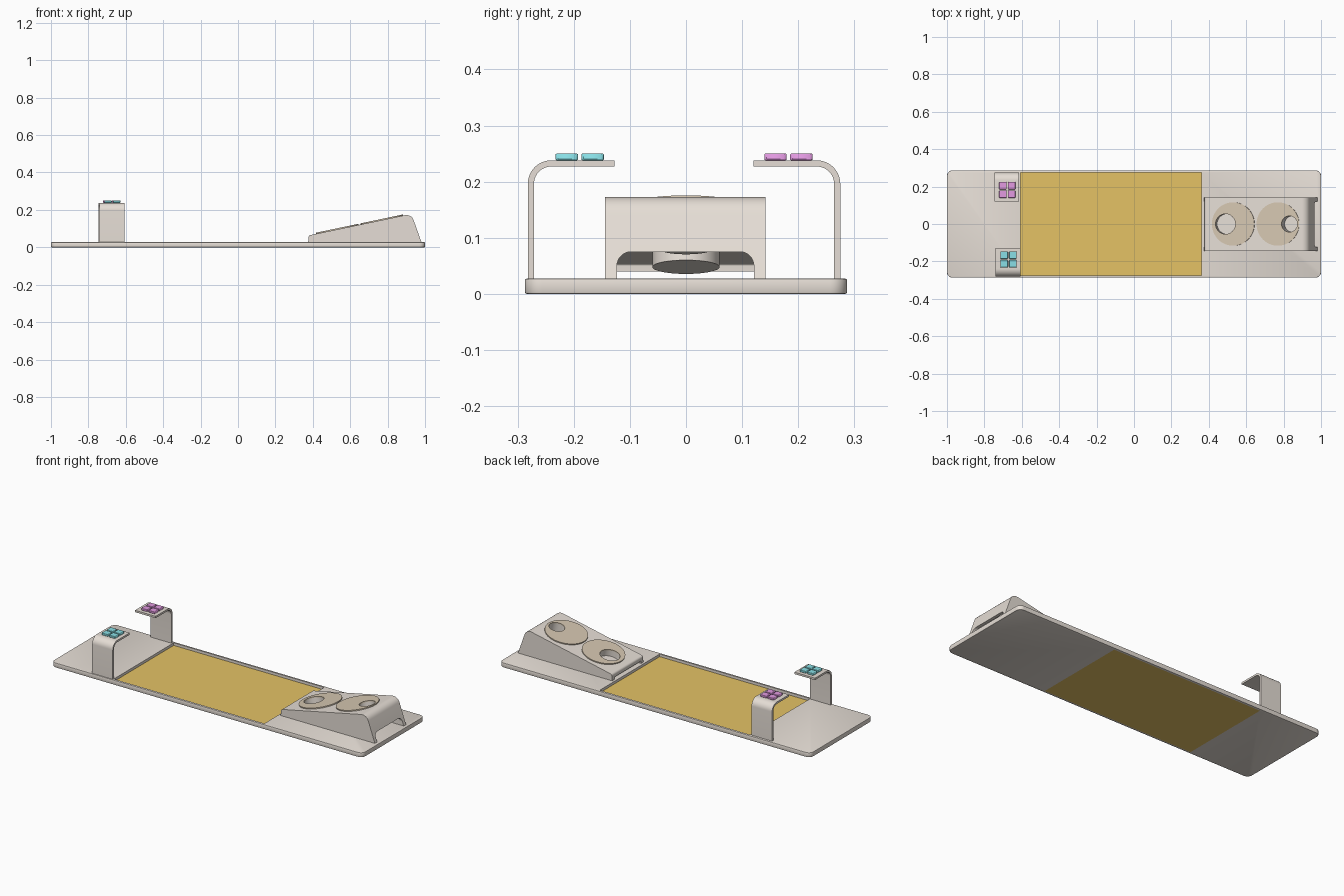
import bpy, bmesh, math
from mathutils import Vector, Matrix

if "Cube" in bpy.data.objects:
    bpy.data.objects.remove(bpy.data.objects["Cube"])


def material(name, rgb):
    m = bpy.data.materials.new(name)
    m.diffuse_color = (*rgb, 1)
    m.use_nodes = True
    m.node_tree.nodes["Principled BSDF"].inputs["Base Color"].default_value = m.diffuse_color
    return m


BEIGE = material("beige", (0.79, 0.73, 0.67))
ORANGE = material("orange", (0.78, 0.54, 0.13))
TAN = material("tan", (0.67, 0.57, 0.44))
CYAN = material("cyan", (0.25, 0.74, 0.79))
PINK = material("pink", (0.76, 0.32, 0.75))


def rounded(pts, n=8):
    """Polygon of (a, b, radius) corners turned into a filleted outline."""
    out = []
    for i, (a, b, r) in enumerate(pts):
        p = Vector((a, b))
        if r == 0:
            out.append(p)
            continue
        u = (Vector(pts[i - 1][:2]) - p).normalized()
        v = (Vector(pts[(i + 1) % len(pts)][:2]) - p).normalized()
        half = u.angle(v) / 2
        c = p + (u + v).normalized() * (r / math.sin(half))
        s = p + u * (r / math.tan(half)) - c
        e = p + v * (r / math.tan(half)) - c
        sweep = s.angle_signed(e)
        for k in range(n + 1):
            out.append(c + Matrix.Rotation(-sweep * k / n, 2) @ s)
    return out


def prism(name, pts, axis, lo, hi, mat=BEIGE):
    """Extrude a 2D outline along the given axis."""
    place = {"x": lambda p, t: (t, p[0], p[1]),
             "y": lambda p, t: (p[0], t, p[1]),
             "z": lambda p, t: (p[0], p[1], t)}[axis]
    bm = bmesh.new()
    f = bm.faces.new([bm.verts.new(place(p, lo)) for p in pts])
    ext = bmesh.ops.extrude_face_region(bm, geom=[f])
    d = Vector(place((0, 0), hi - lo))
    bmesh.ops.translate(bm, vec=d, verts=[g for g in ext["geom"] if isinstance(g, bmesh.types.BMVert)])
    return finish(name, bm, mat)


def finish(name, bm, mat):
    bmesh.ops.recalc_face_normals(bm, faces=bm.faces)
    me = bpy.data.meshes.new(name)
    bm.to_mesh(me)
    bm.free()
    ob = bpy.data.objects.new(name, me)
    bpy.context.collection.objects.link(ob)
    me.materials.append(mat)
    return ob


def rect(a0, b0, a1, b1, r=0.0, n=8):
    return rounded([(a0, b0, r), (a1, b0, r), (a1, b1, r), (a0, b1, r)], n)


def select(ob):
    bpy.ops.object.select_all(action="DESELECT")
    ob.select_set(True)
    bpy.context.view_layer.objects.active = ob


def cut(ob, cutter):
    m = ob.modifiers.new("cut", "BOOLEAN")
    m.operation, m.solver, m.object = "DIFFERENCE", "EXACT", cutter
    select(ob)
    bpy.ops.object.modifier_apply(modifier="cut")
    bpy.data.objects.remove(cutter)


def smooth(ob):
    select(ob)
    bpy.ops.object.shade_smooth_by_angle(angle=math.radians(35))


# Slope of the wedge's top
K = 0.21
TILT = Matrix.Rotation(-math.atan(K), 4, "Y")


def slope_z(x):
    return 0.066 + K * (x - 0.39)


def slope_cylinder(name, x, r, lo, hi, mat=BEIGE):
    """Cylinder standing square to the slope, from lo to hi along its normal."""
    bm = bmesh.new()
    bmesh.ops.create_cone(bm, cap_ends=True, segments=48, radius1=r, radius2=r, depth=hi - lo,
                          matrix=Matrix.Translation((x, 0, slope_z(x))) @ TILT
                          @ Matrix.Translation((0, 0, (lo + hi) / 2)))
    return finish(name, bm, mat)


# Base board with a window for the mat
board = prism("base_board", rect(-1, -0.287, 1, 0.287, 0.03), "z", 0, 0.027)
select(board)
bev = board.modifiers.new("bevel", "BEVEL")
bev.width, bev.segments, bev.limit_method = 0.003, 2, "ANGLE"
bpy.ops.object.modifier_apply(modifier="bevel")
cut(board, prism("window", rect(-0.606, -0.275, 0.362, 0.275), "z", -0.1, 0.1))
smooth(board)
prism("mat", rect(-0.606, -0.275, 0.362, 0.275), "z", 0, 0.012, ORANGE)

# Angled brackets with four keys each
for side, s, dy, x0, mat in (("front", 1, 0, -0.74, CYAN), ("back", -1, -0.007, -0.746, PINK)):
    prof = [(-0.282, 0.02, 0), (-0.282, 0.238, 0.042), (-0.127, 0.238, 0),
            (-0.127, 0.227, 0), (-0.271, 0.227, 0.031), (-0.271, 0.02, 0)]
    pts = [(s * p.x + dy, p.y) for p in rounded(prof, 10)]
    smooth(prism(side + "_bracket", pts, "x", x0, x0 + 0.132))
    for i in range(2):
        for j in range(2):
            kx = x0 + 0.025 + 0.047 * i
            yc = s * (-0.2125 + 0.046 * j) + dy
            key = prism(f"{side}_key_{i}{j}", rect(kx, yc - 0.02, kx + 0.04, yc + 0.02, 0.004, 3),
                        "z", 0.238, 0.250, mat)
            b = key.modifiers.new("bevel", "BEVEL")
            b.width, b.segments, b.limit_method = 0.003, 2, "ANGLE"
            smooth(key)

# Hollow wedge
wedge = prism("wedge_shell", rounded([
    (0.375, 0.027, 0), (0.378, slope_z(0.378), 0.012),
    (0.927, slope_z(0.927), 0.04), (0.981, 0.027, 0)]), "y", -0.144, 0.142)
cut(wedge, prism("cavity", rounded([
    (0.389, 0.0, 0), (0.389, slope_z(0.389) - 0.013, 0.004),
    (0.916, slope_z(0.916) - 0.014, 0.03), (0.972, 0.0, 0)]), "y", -0.123, 0.121))
# End openings
cut(wedge, prism("rear_opening", rounded([
    (-0.123, 0.0, 0), (0.121, 0.0, 0), (0.121, 0.075, 0.025), (-0.123, 0.075, 0.025)]), "x", 0.92, 1.1))
cut(wedge, prism("front_opening", rect(-0.123, 0.0, 0.121, 0.04), "x", 0.3, 0.4))

# Round pads with sunken cups
for label, xd, xh, r, depth in (("low", 0.531, 0.49, 0.054, 0.04), ("high", 0.77, 0.832, 0.043, 0.08)):
    pad = slope_cylinder(label + "_pad", xd, 0.116, -0.002, 0.006, TAN)
    cup = slope_cylinder(label + "_cup", xh, r + 0.006, -depth, -0.001)
    for ob in (wedge, pad):
        cut(ob, slope_cylinder("hole", xh, r, -0.05, 0.05))
    cut(cup, slope_cylinder("bore", xh, r, -depth + 0.006, 0.05))
    smooth(pad)
    smooth(cup)
smooth(wedge)
